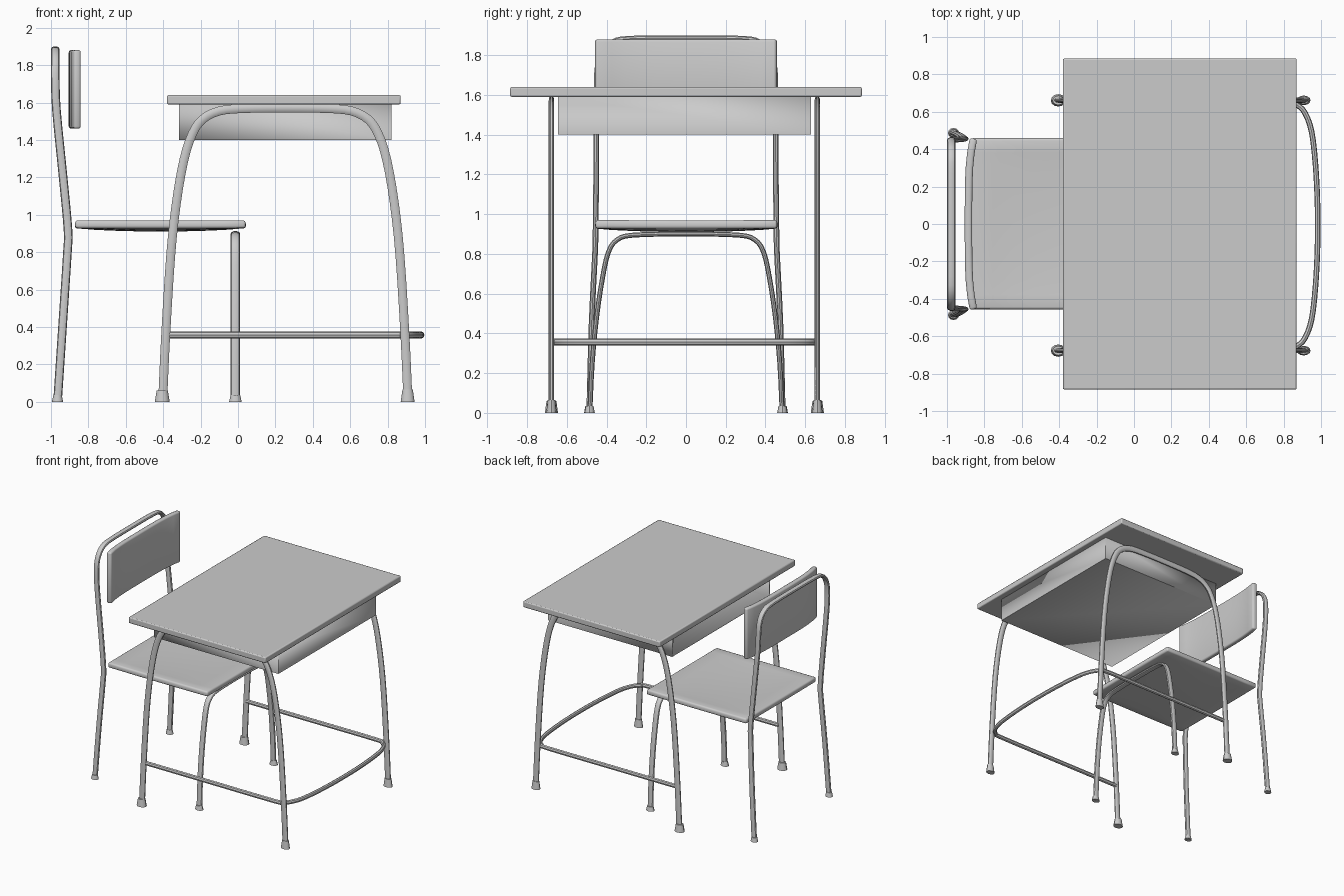
import bpy, bmesh, math
from mathutils import Vector

if "Cube" in bpy.data.objects:
    bpy.data.objects.remove(bpy.data.objects["Cube"])


def finish(name, bm, angle=35):
    bmesh.ops.recalc_face_normals(bm, faces=bm.faces)
    me = bpy.data.meshes.new(name)
    bm.to_mesh(me)
    bm.free()
    ob = bpy.data.objects.new(name, me)
    bpy.context.collection.objects.link(ob)
    bpy.ops.object.select_all(action='DESELECT')
    ob.select_set(True)
    bpy.context.view_layer.objects.active = ob
    bpy.ops.object.shade_smooth_by_angle(angle=math.radians(angle))
    return ob


def bevel(ob, width, segments=2):
    m = ob.modifiers.new("bevel", 'BEVEL')
    m.width, m.segments, m.limit_method = width, segments, 'ANGLE'
    m.angle_limit = math.radians(50)


def smooth_path(pts, steps=3):
    p = [Vector(q) for q in pts]
    p = [2 * p[0] - p[1]] + p + [2 * p[-1] - p[-2]]
    out = []
    for i in range(1, len(p) - 2):
        a, b, c, d = p[i - 1:i + 3]
        for k in range(steps):
            t = k / steps
            out.append(0.5 * (2 * b + (c - a) * t + (2 * a - 5 * b + 4 * c - d) * t * t
                              + (3 * b - a - 3 * c + d) * t ** 3))
    return out + [p[-2]]


def tube(name, pts, across, r_across, r_plane, sides=10):
    """Oval tube along a path; 'across' is the axis that r_across follows."""
    path, bm, rings = smooth_path(pts), bmesh.new(), []
    for i, p in enumerate(path):
        t = (path[min(i + 1, len(path) - 1)] - path[max(i - 1, 0)]).normalized()
        b = Vector(across)
        b = (b - t * b.dot(t)).normalized()
        n = t.cross(b)
        rings.append([bm.verts.new(p + b * r_across * math.cos(a) + n * r_plane * math.sin(a))
                      for a in (2 * math.pi * k / sides for k in range(sides))])
    for r, s in zip(rings, rings[1:]):
        for k in range(sides):
            bm.faces.new((r[k], r[(k + 1) % sides], s[(k + 1) % sides], s[k]))
    bm.faces.new(rings[0])
    bm.faces.new(rings[-1])
    return finish(name, bm)


def box(name, lo, hi, open_faces=()):
    bm = bmesh.new()
    bmesh.ops.create_cube(bm, size=1)
    for v in bm.verts:
        v.co = [l + (c + 0.5) * (h - l) for c, l, h in zip(v.co, lo, hi)]
    bm.normal_update()
    gone = [f for f in bm.faces if any(f.normal.dot(Vector(d)) > 0.9 for d in open_faces)]
    bmesh.ops.delete(bm, geom=gone, context='FACES')
    return finish(name, bm)


def foot(name, x, y, rx, ry, h):
    bm = bmesh.new()
    bmesh.ops.create_cone(bm, cap_ends=True, segments=12, radius1=1, radius2=0.75, depth=h)
    for v in bm.verts:
        v.co = (x + v.co.x * rx, y + v.co.y * ry, v.co.z + h / 2)
    return finish(name, bm)


def panel(name, nu, nv, func, thickness, offset=-1):
    """Curved sheet from func(u, v), both 0..1, given thickness."""
    bm = bmesh.new()
    g = [[bm.verts.new(func(i / nu, j / nv)) for j in range(nv + 1)] for i in range(nu + 1)]
    for i in range(nu):
        for j in range(nv):
            bm.faces.new((g[i][j], g[i + 1][j], g[i + 1][j + 1], g[i][j + 1]))
    ob = finish(name, bm)
    m = ob.modifiers.new("solid", 'SOLIDIFY')
    m.thickness, m.offset = thickness, offset
    bevel(ob, 0.012)
    return ob


def mirrored(pts, mirror):
    """Complete a half path whose last point lies on the mirror line."""
    return pts + [mirror(p) for p in reversed(pts[:-1])]


# desk top and the open storage tray under it
bevel(box("desk_top", (-0.38, -0.885, 1.59), (0.87, 0.885, 1.64)), 0.008)
tray = box("desk_tray", (-0.315, -0.645, 1.40), (0.82, 0.63, 1.592), [(-1, 0, 0), (0, 0, 1)])
m = tray.modifiers.new("solid", 'SOLIDIFY')
m.thickness, m.offset = 0.016, -1

# desk leg arches with feet
CX = 0.253
half = [(-0.403, 0), (-0.387, 0.35), (-0.36, 0.78), (-0.33, 1.06), (-0.29, 1.29),
        (-0.245, 1.43), (-0.19, 1.51), (-0.1, 1.555), (0.03, 1.568), (CX, 1.571)]
arch = mirrored(half, lambda p: (2 * CX - p[0], p[1]))
for side, y in (("front", -0.677), ("back", 0.661)):
    tube(f"desk_leg_arch_{side}", [(x, y, z) for x, z in arch], (0, 1, 0), 0.014, 0.025)
    foot(f"desk_foot_left_{side}", -0.405, y, 0.04, 0.033, 0.06)
    foot(f"desk_foot_right_{side}", 0.907, y, 0.037, 0.026, 0.065)

# bowed foot rail
rail = [(-0.38, 0.664), (0.2, 0.664), (0.80, 0.664), (0.87, 0.645), (0.915, 0.60),
        (0.95, 0.50), (0.97, 0.33), (0.98, 0.15), (0.982, 0)]
rail = mirrored(rail, lambda p: (p[0], -p[1]))
tube("foot_rail", [(x, y - 0.008, 0.357) for x, y in rail], (0, 0, 1), 0.018, 0.015, 8)

# chair back frame, one bent tube from foot to foot
half = [(-0.965, 0.487, 0), (-0.935, 0.475, 0.45), (-0.912, 0.458, 0.8), (-0.909, 0.455, 0.92),
        (-0.935, 0.452, 1.2), (-0.97, 0.45, 1.55), (-0.977, 0.447, 1.72), (-0.977, 0.425, 1.81),
        (-0.977, 0.37, 1.865), (-0.977, 0.28, 1.883), (-0.977, 0, 1.886)]
tube("chair_back_frame", mirrored(half, lambda p: (p[0], -p[1], p[2])), (1, 0, 0), 0.023, 0.015)

# chair front leg arch
half = [(0.484, 0), (0.472, 0.25), (0.45, 0.48), (0.42, 0.68), (0.39, 0.81),
        (0.345, 0.872), (0.26, 0.895), (0, 0.9)]
arch = mirrored(half, lambda p: (-p[0], p[1]))
tube("chair_front_leg_arch", [(-0.014, y, z) for y, z in arch], (1, 0, 0), 0.025, 0.013)

# chair feet
for side, s in (("front", -1), ("back", 1)):
    foot(f"chair_front_foot_{side}", -0.014, s * 0.485, 0.034, 0.026, 0.035)
    foot(f"chair_rear_foot_{side}", -0.965, s * 0.487, 0.03, 0.026, 0.035)

# dished seat
panel("seat", 8, 12,
      lambda u, v: (-0.87 + 0.91 * u, -0.455 + 0.913 * v,
                    0.97 - 0.018 * math.sin(math.pi * u) ** 0.7 * math.sin(math.pi * v) ** 0.7
                    if 0 < u < 1 and 0 < v < 1 else 0.97), 0.042)

# curved backrest
panel("backrest", 12, 1,
      lambda u, v: (-0.878 - 0.027 * (1 - (2 * u - 1) ** 4), -0.46 + 0.92 * u,
                    1.46 + 0.42 * v), 0.04)
